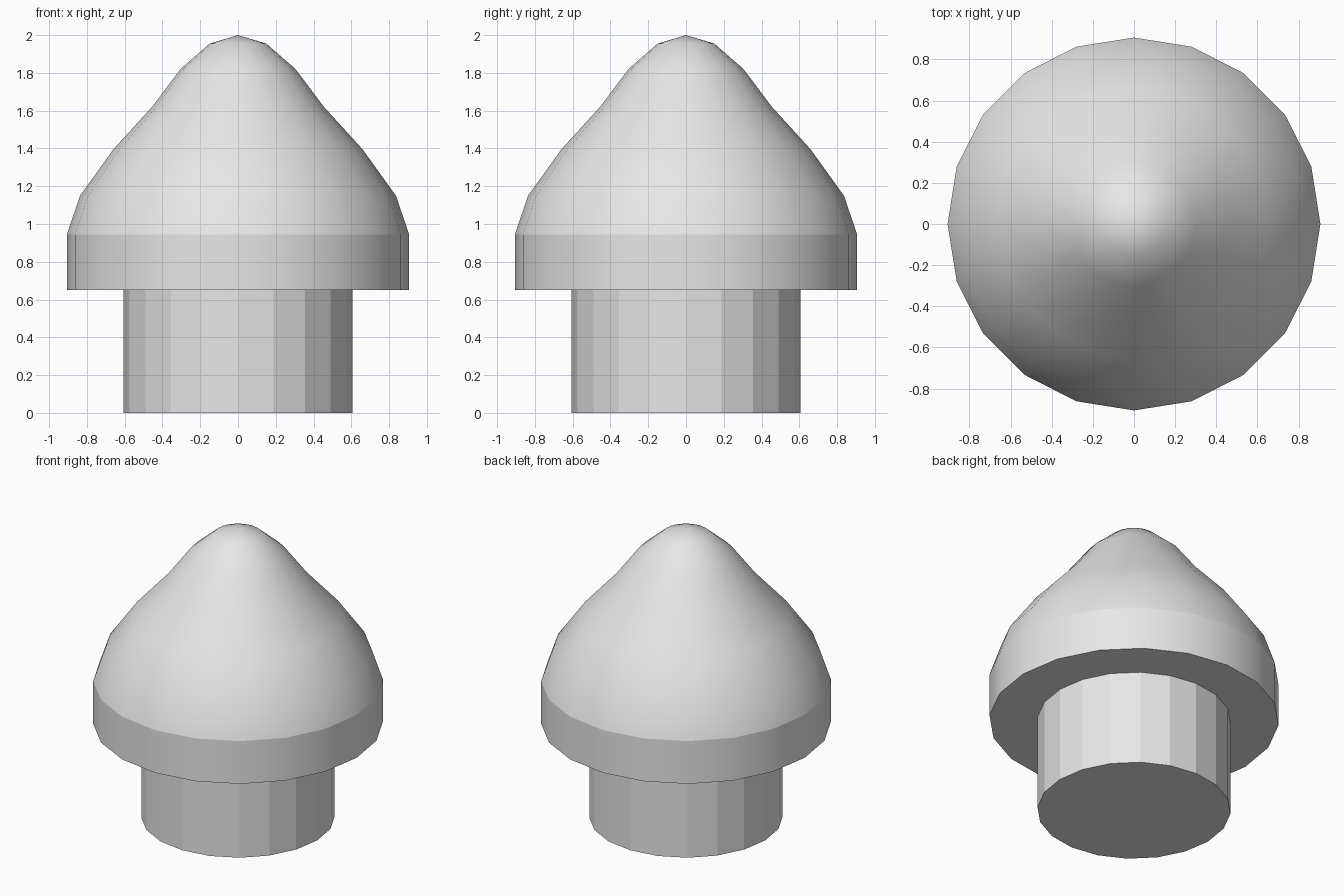
import bpy
import math

cube = bpy.data.objects.get("Cube")
if cube:
    bpy.data.objects.remove(cube, do_unlink=True)

SIDES = 20

grey = bpy.data.materials.new("light grey")
grey.use_nodes = True
grey.diffuse_color = (0.8, 0.8, 0.8, 1)
grey.node_tree.nodes["Principled BSDF"].inputs["Base Color"].default_value = (0.8, 0.8, 0.8, 1)


def lathe(name, profile):
    """Revolve (radius, z) points, listed bottom to top, around the z axis."""
    verts, faces, rings = [], [], []
    for r, z in profile:
        count = SIDES if r > 0 else 1
        rings.append([len(verts) + i for i in range(count)])
        for i in range(count):
            a = 2 * math.pi * i / SIDES
            verts.append((r * math.cos(a), r * math.sin(a), z))
    for low, high in zip(rings, rings[1:]):
        for i in range(SIDES):
            j = (i + 1) % SIDES
            if len(low) == 1:
                faces.append((low[0], high[j], high[i]))
            elif len(high) == 1:
                faces.append((low[i], low[j], high[0]))
            else:
                faces.append((low[i], low[j], high[j], high[i]))
    mesh = bpy.data.meshes.new(name)
    mesh.from_pydata(verts, [], faces)
    mesh.materials.append(grey)
    mesh.update()
    obj = bpy.data.objects.new(name, mesh)
    bpy.context.collection.objects.link(obj)
    return obj


# Flat-sided stem with a closed base
lathe("stem", [(0, 0), (0.605, 0), (0.605, 0.65)])

# Bell-shaped cap: underside ring, straight rim band, flared dome
cap = lathe("cap", [(0.605, 0.65), (0.906, 0.65), (0.906, 0.945), (0.836, 1.15),
                    (0.66, 1.395), (0.455, 1.62), (0.303, 1.822),
                    (0.15, 1.955), (0, 2.0)])

# Smooth cap, with creases above and below the rim band
cap.data.shade_smooth()
for edge in cap.data.edges:
    z0, z1 = (cap.data.vertices[v].co.z for v in edge.vertices)
    if abs(z0 - z1) < 1e-4 and z0 < 0.95:
        edge.use_edge_sharp = True
